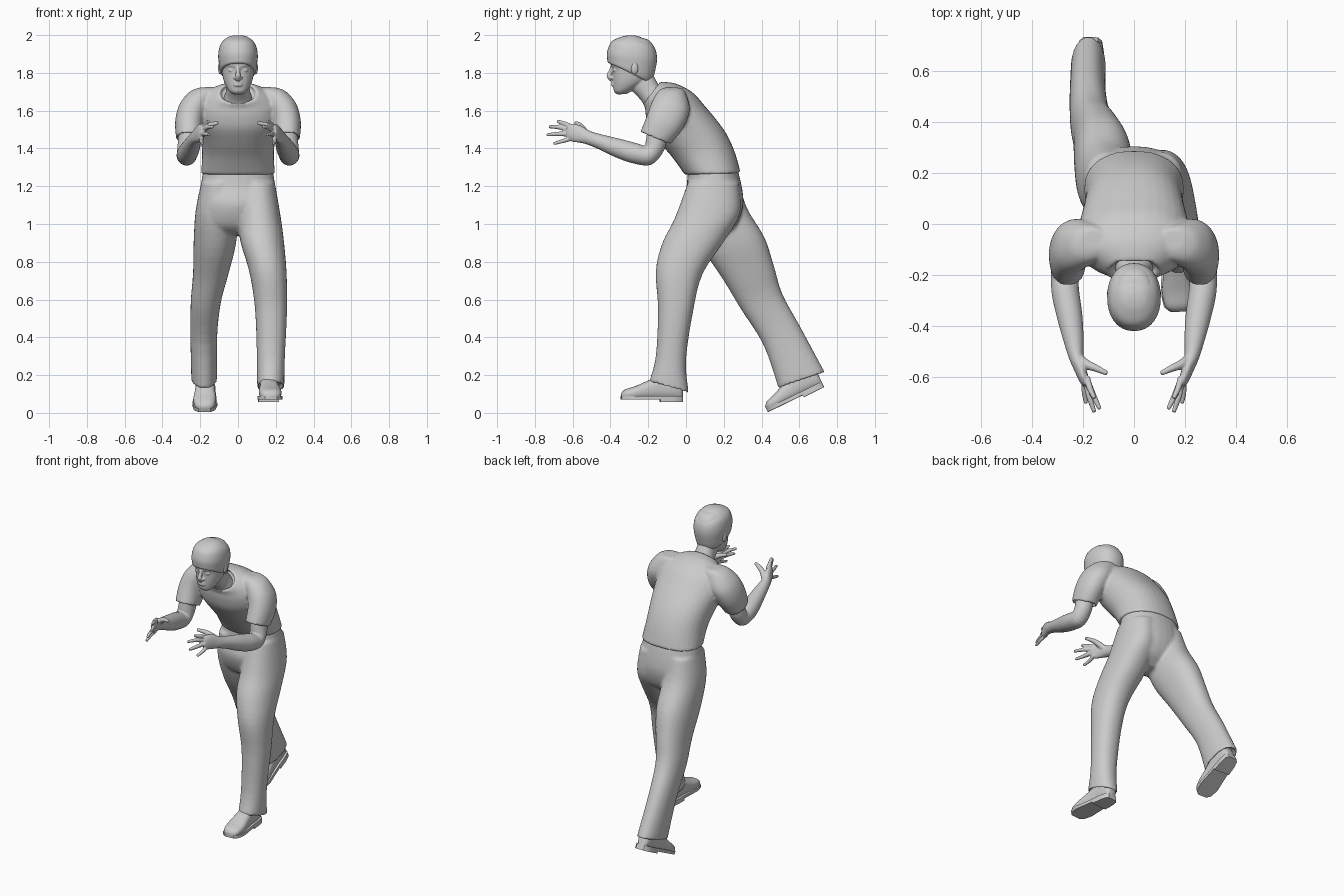
import bpy, bmesh, math
from mathutils import Vector, Matrix

V = Vector
SEG = 32


def catmull(a, b, c, d, t):
    return 0.5 * (2 * b + (c - a) * t + (2 * a - 5 * b + 4 * c - d) * t * t
                  + (3 * b - a - 3 * c + d) * t ** 3)


def loft(bm, rings, p=2.2, hollow=False, steps=4):
    """Skin smooth rings given as (centre, half axis u, half axis v)."""
    n, dense = len(rings), []
    for i in range(n - 1):
        q = [rings[max(i - 1, 0)], rings[i], rings[i + 1], rings[min(i + 2, n - 1)]]
        for k in range(steps):
            dense.append([catmull(*[r[j] for r in q], k / steps) for j in range(3)])
    dense.append(rings[-1])
    if hollow:  # recessed opening at the last ring
        c, u, v = rings[-1]
        d = (rings[-2][0] - c).normalized() * 0.03
        dense += [(c, u * .87, v * .87), (c + d, u * .85, v * .85)]
    loops = []
    for c, u, v in dense:
        loop = []
        for s in range(SEG):
            a = 2 * math.pi * s / SEG
            ca, sa = math.cos(a), math.sin(a)
            x = math.copysign(abs(ca) ** (2 / p), ca)
            y = math.copysign(abs(sa) ** (2 / p), sa)
            loop.append(bm.verts.new(c + u * x + v * y))
        loops.append(loop)
    for a, b in zip(loops, loops[1:]):
        for s in range(SEG):
            t = (s + 1) % SEG
            bm.faces.new((a[s], a[t], b[t], b[s]))
    bm.faces.new(loops[0])
    bm.faces.new(loops[-1])


def sections(rows, sx=1):
    """Rows: front y, front z, back y, back z, left x, right x."""
    out = []
    for fy, fz, by, bz, x0, x1 in rows:
        f, b = V((0, fy, fz)), V((0, by, bz))
        out.append(((f + b) / 2 + V((sx * (x0 + x1) / 2, 0, 0)),
                    V(((x1 - x0) / 2, 0, 0)), (b - f) / 2))
    return out


def sym(rows):
    return sections([(*r[:4], -r[4], r[4]) for r in rows])


def tube(bm, pts, sx=1):
    """Points: x, y, z, radius [, second radius]."""
    c = [V((sx * q[0], q[1], q[2])) for q in pts]
    ref = V((0, 0, 1)) if abs((c[-1] - c[0]).normalized().x) > .7 else V((1, 0, 0))
    rings = []
    for i, q in enumerate(pts):
        t = (c[min(i + 1, len(c) - 1)] - c[max(i - 1, 0)]).normalized()
        v = t.cross(ref).normalized()
        rings.append((c[i], v.cross(t) * q[3], v * q[-1]))
    loft(bm, rings, 2)


def ball(bm, loc, size):
    m = Matrix.Translation(loc) @ Matrix.Diagonal((*size, 1))
    bmesh.ops.create_uvsphere(bm, u_segments=20, v_segments=12, radius=1, matrix=m)


def finish(bm, name, voxel=None, smooth=3):
    bmesh.ops.recalc_face_normals(bm, faces=bm.faces)
    for f in bm.faces:
        f.smooth = True
    me = bpy.data.meshes.new(name)
    bm.to_mesh(me)
    bm.free()
    ob = bpy.data.objects.new(name, me)
    bpy.context.collection.objects.link(ob)
    if voxel:
        r = ob.modifiers.new("blend", 'REMESH')
        r.mode, r.voxel_size, r.use_smooth_shade = 'VOXEL', voxel, True
        s = ob.modifiers.new("soften", 'SMOOTH')
        s.factor, s.iterations = .5, smooth
    return ob


# trousers: pelvis, leading leg (+x) and trailing leg (-x)
bm = bmesh.new()
loft(bm, sym([(.01, 1.30, .265, 1.32, .18), (.003, 1.2, .295, 1.2, .198),
              (-.02, 1.1, .303, 1.1, .212), (.02, .99, .27, 1.0, .2),
              (.09, .94, .2, .94, .1)]))
loft(bm, sections([(.01, 1.22, .28, 1.22, 0, .195), (-.06, 1.03, .287, 1.06, 0, .225),
                   (-.125, .9, .21, .92, .012, .243), (-.16, .75, .09, .74, .06, .257),
                   (-.148, .55, .04, .55, .09, .26), (-.16, .3, .0, .28, .1, .248),
                   (-.195, .165, .015, .106, .1, .245)]), hollow=True)
loft(bm, sections([(.01, 1.22, .28, 1.22, -.195, 0), (.02, 1.05, .325, 1.08, -.225, 0),
                   (.09, .87, .415, .93, -.235, -.01), (.2, .70, .465, .78, -.238, -.05),
                   (.29, .55, .51, .63, -.25, -.09), (.41, .36, .60, .465, -.252, -.11),
                   (.49, .13, .735, .215, -.247, -.11)]), hollow=True)
finish(bm, "trousers", .009, 5)

# shirt: leaning torso with an open neckline, plus short sleeves
bm = bmesh.new()
loft(bm, sym([(-.006, 1.26, .29, 1.27, .196), (-.07, 1.35, .255, 1.39, .19),
              (-.13, 1.42, .2, 1.5, .2), (-.19, 1.5, .1, 1.625, .22),
              (-.212, 1.57, .03, 1.70, .21), (-.217, 1.615, -.06, 1.745, .165),
              (-.228, 1.635, -.14, 1.752, .105)]), hollow=True)
for sx in (1, -1):
    loft(bm, sections([(-.1, 1.725, -.02, 1.72, .11, .2), (-.14, 1.71, .0, 1.69, .1, .255),
                       (-.175, 1.66, .02, 1.6, .14, .31), (-.205, 1.58, -.02, 1.5, .18, .333),
                       (-.242, 1.485, -.085, 1.42, .19, .327)], sx), hollow=True)
finish(bm, "shirt", .009, 4)

# bare arms and open hands
FINGERS = [
    [(.185, -.6, 1.512, .013), (.172, -.645, 1.532, .012), (.155, -.682, 1.545, .008)],
    [(.185, -.61, 1.495, .013), (.16, -.67, 1.512, .012), (.133, -.725, 1.515, .008)],
    [(.188, -.61, 1.475, .013), (.175, -.675, 1.477, .012), (.155, -.737, 1.472, .008)],
    [(.192, -.6, 1.455, .012), (.195, -.65, 1.44, .011), (.188, -.702, 1.425, .008)],
    [(.212, -.53, 1.475, .02), (.185, -.55, 1.505, .018), (.148, -.565, 1.525, .014),
     (.105, -.585, 1.535, .009)]]
for sx, side in ((1, "right"), (-1, "left")):
    bm = bmesh.new()
    tube(bm, [(.26, -.15, 1.49, .055), (.267, -.165, 1.41, .053), (.272, -.2, 1.364, .053),
              (.268, -.27, 1.374, .054), (.252, -.36, 1.402, .05), (.237, -.45, 1.434, .04),
              (.226, -.52, 1.458, .029, .036), (.212, -.565, 1.475, .023, .045),
              (.197, -.605, 1.485, .02, .047), (.188, -.63, 1.487, .014, .038)], sx)
    for f in FINGERS:
        tube(bm, f, sx)
    finish(bm, "arm_" + side, .0045, 2)

# head with neck, nose, lips, brows, eyes and ears
bm = bmesh.new()
loft(bm, sym([(-.36, 1.685, -.31, 1.69, .028), (-.38, 1.70, -.27, 1.715, .05),
              (-.386, 1.735, -.215, 1.75, .07), (-.388, 1.775, -.19, 1.785, .081),
              (-.390, 1.82, -.17, 1.83, .088), (-.402, 1.86, -.16, 1.87, .092),
              (-.395, 1.92, -.165, 1.93, .09), (-.36, 1.97, -.2, 1.975, .068),
              (-.3, 1.99, -.26, 1.99, .03)]))
loft(bm, sym([(-.20, 1.585, -.11, 1.68, .085), (-.235, 1.65, -.15, 1.745, .064),
              (-.29, 1.71, -.175, 1.79, .059), (-.31, 1.74, -.19, 1.81, .06)]))
tube(bm, [(0, -.388, 1.84, .009), (0, -.398, 1.81, .011), (0, -.407, 1.785, .014),
          (0, -.392, 1.765, .015)])
for z, r in ((1.748, .0075), (1.735, .009)):
    tube(bm, [(-.03, -.37, z, .004), (-.012, -.385, z + .002, r),
              (.012, -.385, z + .002, r), (.03, -.37, z, .004)])
for sx in (1, -1):
    ball(bm, (sx * .013, -.393, 1.774), (.011, .012, .009))
    ball(bm, (sx * .036, -.374, 1.814), (.016, .013, .009))
    tube(bm, [(.012, -.388, 1.835, .008), (.038, -.382, 1.842, .009),
              (.066, -.352, 1.832, .007)], sx)
    ball(bm, (sx * .094, -.272, 1.825), (.012, .02, .034))
finish(bm, "head", .0045, 2)

# hair cap with a straight fringe
bm = bmesh.new()
loft(bm, sym([(-.395, 1.85, -.19, 1.745, .084), (-.413, 1.853, -.177, 1.765, .094),
              (-.417, 1.87, -.163, 1.81, .1), (-.418, 1.91, -.153, 1.88, .105),
              (-.395, 1.965, -.17, 1.94, .092), (-.34, 1.992, -.23, 1.985, .055),
              (-.3, 1.999, -.27, 1.998, .02)]))
finish(bm, "hair", .006, 2)

# shoes: rounded upper, thin sole and heel block
UPPER = [(-.166, .025, .045), (-.145, .05, .066), (-.09, .06, .084), (-.03, .054, .11),
         (.04, .048, .14), (.1, .046, .15), (.145, .038, .14), (.16, .022, .1)]


def slab(bm, rows, z0, z1):
    outline = [(w + .006, y) for y, w, _ in rows] + [(-w - .006, y) for y, w, _ in rows[::-1]]
    face = bm.faces.new([bm.verts.new((x, y, z0)) for x, y in outline])
    ext = bmesh.ops.extrude_face_region(bm, geom=[face])
    top = [g for g in ext["geom"] if isinstance(g, bmesh.types.BMVert)]
    bmesh.ops.translate(bm, verts=top, vec=(0, 0, z1 - z0))


for name, loc, rx, rz in (("shoe_front", (.165, -.178, .058), 0, .06),
                          ("shoe_back", (-.173, .588, .066), math.radians(26), -.03)):
    bm = bmesh.new()
    loft(bm, [(V((0, y, (.012 + h) / 2)), V((w, 0, 0)), V((0, 0, (h - .012) / 2)))
              for y, w, h in UPPER], 2.5)
    slab(bm, UPPER, .012, .032)
    slab(bm, UPPER[4:], 0, .014)
    bm.transform(Matrix.Translation(loc) @ Matrix.Rotation(rz, 4, 'Z') @ Matrix.Rotation(rx, 4, 'X'))
    ob = finish(bm, name)
    bpy.ops.object.select_all(action='DESELECT')
    ob.select_set(True)
    bpy.context.view_layer.objects.active = ob
    bpy.ops.object.shade_smooth_by_angle(angle=math.radians(40))
